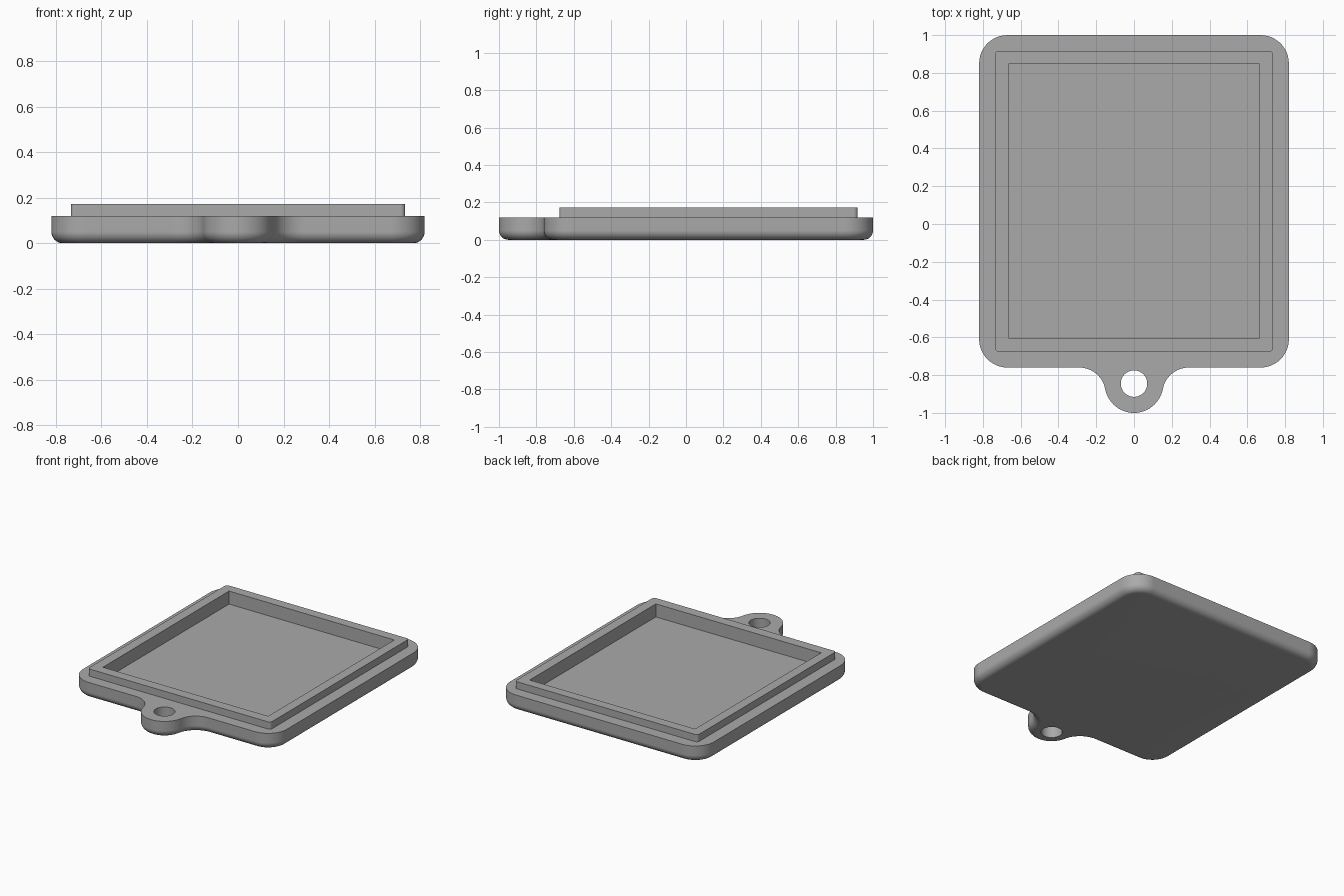
import bpy, bmesh, math

if "Cube" in bpy.data.objects:
    bpy.data.objects.remove(bpy.data.objects["Cube"])

HALF_X, BACK, FRONT = 0.82, 1.0, -0.76      # plate extents
CORNER, ROUND = 0.15, 0.05                  # plan corner radius, bottom edge radius
PLATE_TOP, LIP_TOP, FLOOR = 0.12, 0.172, 0.077
TAB_Y, TAB_R, HOLE_R = -0.845, 0.155, 0.07
BLEND_X, BLEND_R = 0.29, 0.14               # concave blends beside the tab


def arc(cx, cy, r, start, end, steps=12):
    angles = [math.radians(start + (end - start) * i / steps) for i in range(steps + 1)]
    return [(cx + r * math.cos(a), cy + r * math.sin(a)) for a in angles]


def rounded_rect(hx, front, back, r, steps):
    x, f, b = hx - r, front + r, back - r
    return (arc(x, b, r, 0, 90, steps) + arc(-x, b, r, 90, 180, steps)
            + arc(-x, f, r, 180, 270, steps) + arc(x, f, r, 270, 360, steps))


def plate_outline(inset):
    """Rounded plate with a blended hanging tab, shrunk evenly by inset."""
    r, x = CORNER - inset, HALF_X - CORNER
    f, b = FRONT + CORNER, BACK - CORNER
    by = FRONT - BLEND_R
    tilt = math.degrees(math.atan2(TAB_Y - by, BLEND_X))
    pts = arc(x, b, r, 0, 90) + arc(-x, b, r, 90, 180) + arc(-x, f, r, 180, 270)
    pts += arc(-BLEND_X, by, BLEND_R + inset, 90, tilt)
    pts += arc(0, TAB_Y, TAB_R - inset, 180 + tilt, 360 - tilt, 32)[1:-1]
    pts += arc(BLEND_X, by, BLEND_R + inset, 180 - tilt, 90)
    return pts + arc(x, f, r, 270, 360)


bm = bmesh.new()


def ring(points, z):
    verts = [bm.verts.new((x, y, z)) for x, y in points]
    for a, b in zip(verts, verts[1:] + verts[:1]):
        bm.edges.new((a, b))
    return verts


def bridge(lower, upper):
    n = len(lower)
    for i in range(n):
        j = (i + 1) % n
        bm.faces.new((lower[i], lower[j], upper[j], upper[i]))


def cap(*loops):
    edges = [bm.edges.get((a, b)) for lp in loops for a, b in zip(lp, lp[1:] + lp[:1])]
    bmesh.ops.triangle_fill(bm, edges=edges, use_beauty=True)


# Plate side, with its rounded bottom edge
rings = []
for i in range(9):
    a = math.radians(90 * i / 8)
    rings.append(ring(plate_outline(ROUND * (1 - math.sin(a))), ROUND * (1 - math.cos(a))))
rings.append(ring(plate_outline(0), PLATE_TOP))
for low, high in zip(rings, rings[1:]):
    bridge(low, high)

# Hole through the tab
hole = arc(0, TAB_Y, HOLE_R, 0, 360, 48)[:-1]
hole_low, hole_high = ring(hole, 0), ring(hole, PLATE_TOP)
bridge(hole_high, hole_low)

# Raised lip and the recess inside it
lip = rounded_rect(0.735, -0.677, 0.917, 0.02, 5)
recess = [(0.665, 0.847), (-0.665, 0.847), (-0.665, -0.603), (0.665, -0.603)]
lip_low, lip_high = ring(lip, PLATE_TOP), ring(lip, LIP_TOP)
rim, floor = ring(recess, LIP_TOP), ring(recess, FLOOR)
bridge(lip_low, lip_high)
bridge(rim, floor)

# Flat faces
cap(rings[0], hole_low)
cap(rings[-1], hole_high, lip_low)
cap(lip_high, rim)
cap(floor)
bmesh.ops.recalc_face_normals(bm, faces=bm.faces)

mesh = bpy.data.meshes.new("lid")
bm.to_mesh(mesh)
bm.free()
lid = bpy.data.objects.new("lid_with_hanging_tab", mesh)
bpy.context.collection.objects.link(lid)

grey = bpy.data.materials.new("plain grey")
grey.use_nodes = True
color = (0.4, 0.4, 0.4, 1)
grey.diffuse_color = color
grey.node_tree.nodes["Principled BSDF"].inputs["Base Color"].default_value = color
mesh.materials.append(grey)

# Smooth rounded edges, crisp flat faces
bpy.ops.object.select_all(action='DESELECT')
lid.select_set(True)
bpy.context.view_layer.objects.active = lid
bpy.ops.object.shade_smooth_by_angle(angle=math.radians(30))
weighted = lid.modifiers.new("flat_face_normals", 'WEIGHTED_NORMAL')
weighted.keep_sharp = True
